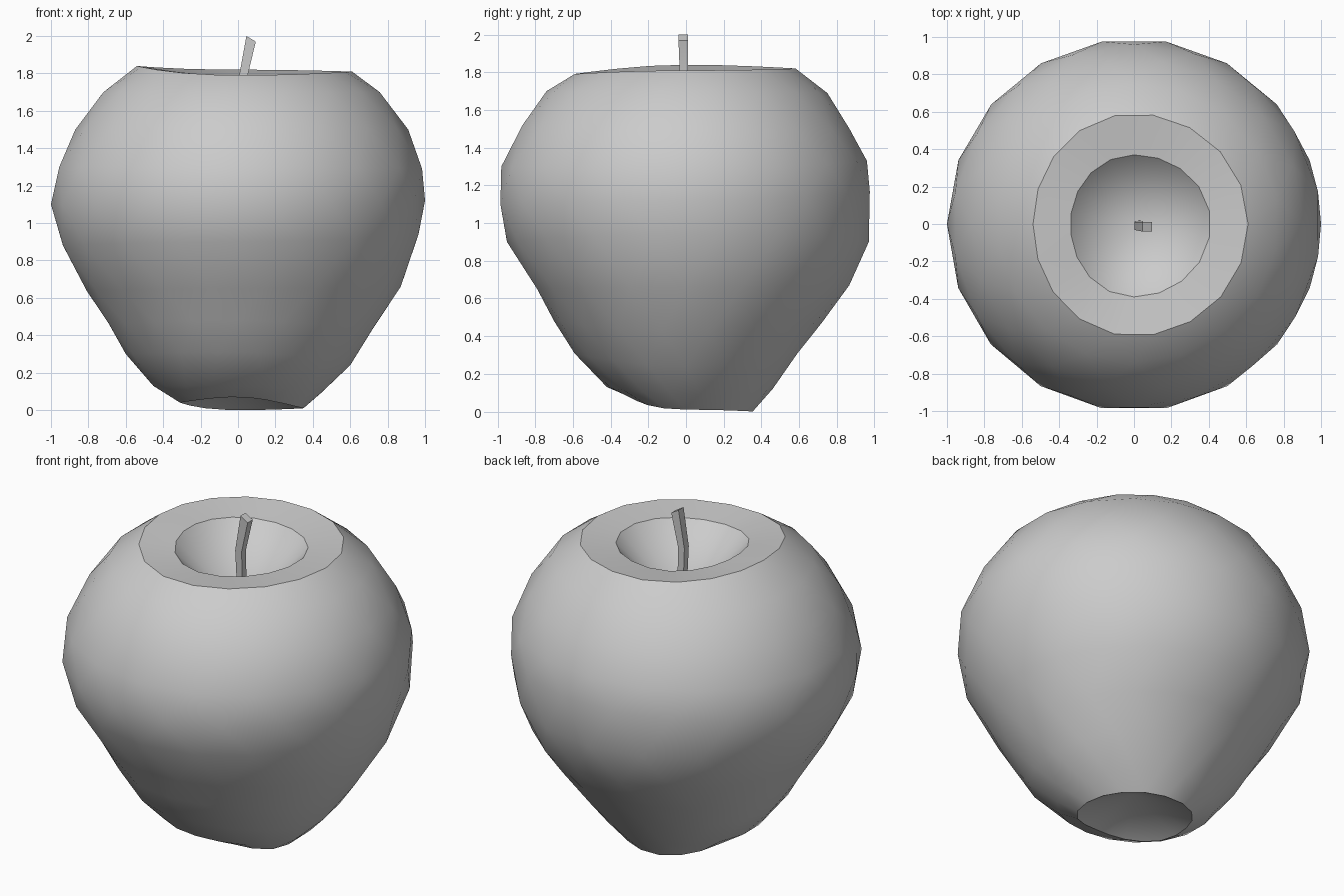
import bpy, bmesh
from math import cos, sin, pi
from mathutils import Vector

cube = bpy.data.objects.get("Cube")
if cube:
    bpy.data.objects.remove(cube, do_unlink=True)

grey = bpy.data.materials.new("plain grey")
grey.use_nodes = True
colour = (0.6, 0.6, 0.6, 1.0)
grey.diffuse_color = colour
grey.node_tree.nodes["Principled BSDF"].inputs["Base Color"].default_value = colour

SIDES = 18

# Outline (radius, height) from base rim to inner top rim, one per direction
LEFT = [(.35, .01), (.45, .09), (.6, .24), (.73, .43), (.87, .66), (.98, .94),
        (1, 1.12), (1, 1.29), (.91, 1.5), (.77, 1.7), (.61, 1.81), (.41, 1.79)]
BACK = [(.36, .0), (.46, .12), (.6, .31), (.72, .47), (.88, .67), (.97, .9),
        (.99, 1.17), (.96, 1.33), (.88, 1.5), (.75, 1.69), (.59, 1.82), (.37, 1.79)]
RIGHT = [(.31, .04), (.46, .13), (.6, .3), (.7, .46), (.81, .64), (.95, .88),
         (1, 1.1), (.97, 1.3), (.87, 1.5), (.73, 1.7), (.54, 1.84), (.34, 1.81)]
FRONT = [(.28, .07), (.42, .13), (.6, .31), (.7, .48), (.8, .65), (.95, .9),
         (1, 1.1), (.98, 1.3), (.88, 1.52), (.74, 1.7), (.6, 1.79), (.39, 1.77)]


def finish(bm, name):
    """Turn a bmesh into a smooth-shaded object with sharp rims."""
    bmesh.ops.recalc_face_normals(bm, faces=bm.faces)
    mesh = bpy.data.meshes.new(name)
    bm.to_mesh(mesh)
    bm.free()
    mesh.materials.append(grey)
    obj = bpy.data.objects.new(name, mesh)
    bpy.context.collection.objects.link(obj)
    bpy.ops.object.select_all(action="DESELECT")
    obj.select_set(True)
    bpy.context.view_layer.objects.active = obj
    bpy.ops.object.shade_smooth_by_angle(angle=pi / 6)
    return obj


def body_point(level, turn):
    """Blend the two nearest outlines at this angle."""
    a = 2 * pi * turn / SIDES
    side = LEFT if cos(a) > 0 else RIGHT
    depth = BACK if sin(a) > 0 else FRONT
    p = Vector(side[level]).lerp(Vector(depth[level]), sin(a) ** 2)
    return p.x * cos(a), p.x * sin(a), p.y


# Fruit body: rings turned by half a step each level, joined by triangles
bm = bmesh.new()
rings = []
for level in range(len(LEFT)):
    shift = 0.5 * (level % 2)
    rings.append([bm.verts.new(body_point(level, i + shift)) for i in range(SIDES)])
for level, (low, high) in enumerate(zip(rings, rings[1:])):
    for i in range(SIDES):
        j = (i + 1) % SIDES
        if level % 2:
            bm.faces.new((low[i], high[j], high[i]))
            bm.faces.new((low[i], low[j], high[j]))
        else:
            bm.faces.new((low[i], low[j], high[i]))
            bm.faces.new((high[i], low[j], high[j]))

# Hollows under the fruit and around the stem
for ring, tip in ((rings[0], (.02, .01, .18)), (rings[-1], (.03, 0, 1.42))):
    centre = bm.verts.new(tip)
    for i in range(SIDES):
        bm.faces.new((ring[i], ring[(i + 1) % SIDES], centre))
finish(bm, "fruit_body")

# Stem: square sections along a bent path, with a slanted top
bm = bmesh.new()
sections = []
for x, y, z, half, slant in ((.03, 0, 1.4, .018, 0), (.025, -.01, 1.77, .022, 0),
                             (.07, -.015, 1.985, .025, -.015)):
    sections.append([bm.verts.new((x + sx * half, y + sy * half, z + sx * slant))
                     for sx, sy in ((-1, -1), (1, -1), (1, 1), (-1, 1))])
for low, high in zip(sections, sections[1:]):
    for i in range(4):
        j = (i + 1) % 4
        bm.faces.new((low[i], low[j], high[j], high[i]))
bm.faces.new(sections[0])
bm.faces.new(sections[-1])
finish(bm, "stem")
